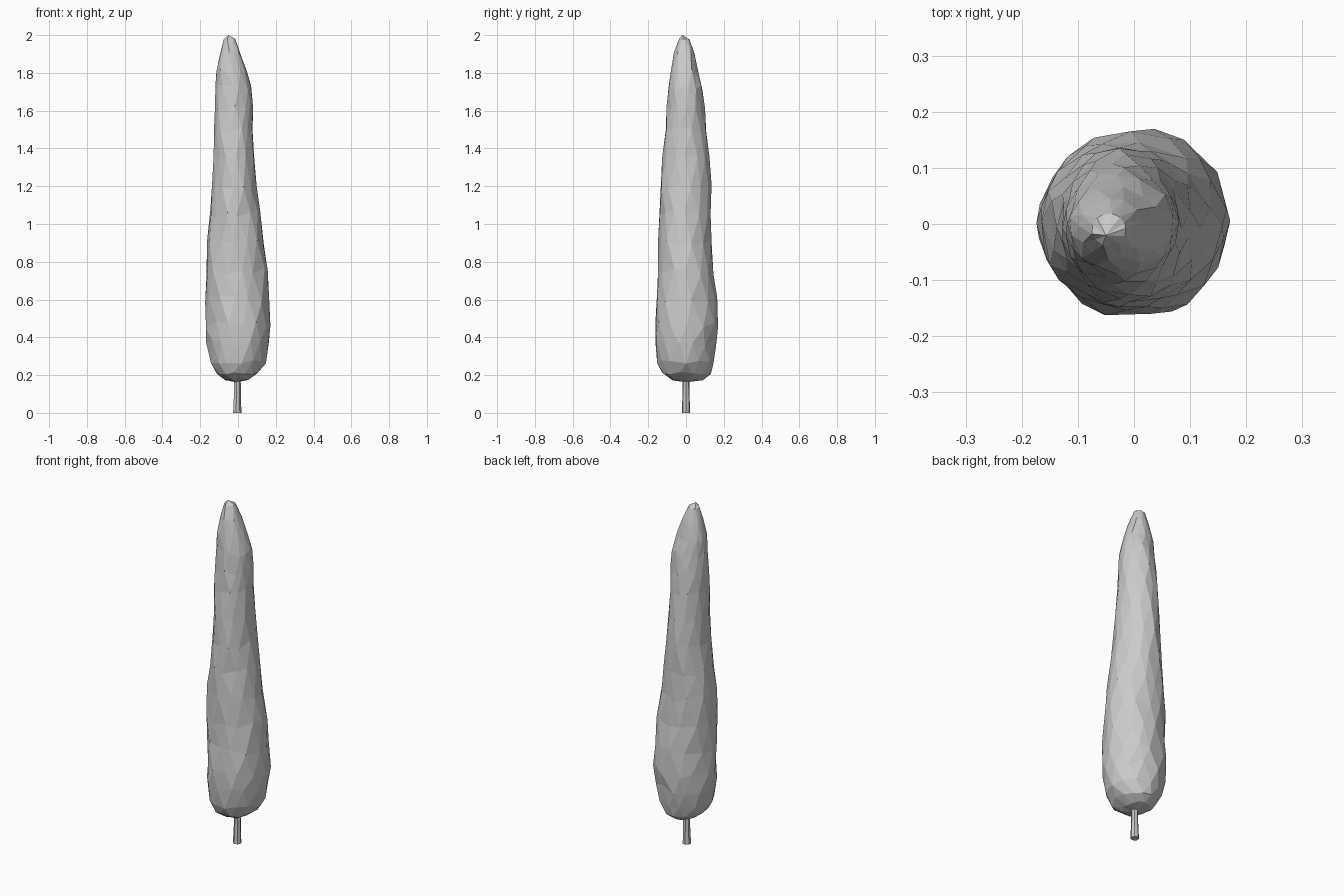
import bpy, bmesh, math, random

if "Cube" in bpy.data.objects:
    bpy.data.objects.remove(bpy.data.objects["Cube"])

random.seed(4)


def make_object(name, bm):
    bmesh.ops.recalc_face_normals(bm, faces=bm.faces)
    mesh = bpy.data.meshes.new(name)
    bm.to_mesh(mesh)
    bm.free()
    obj = bpy.data.objects.new(name, mesh)
    bpy.context.collection.objects.link(obj)
    return obj


def loft(name, rings, sides, jitter=0.0, stagger=False, tips=None):
    """Skin elliptical rings (z, xmin, xmax, ymin, ymax) with triangles or quads."""
    bm = bmesh.new()
    loops = []
    for k, (z, x0, x1, y0, y1) in enumerate(rings):
        shift = 0.5 * (k % 2) if stagger else 0
        loop = []
        for i in range(sides):
            a = 2 * math.pi * (i + shift + random.uniform(-1, 1) * jitter * 3) / sides
            r = 1.008 + random.uniform(-1, 1) * jitter * 0.6
            dz = random.uniform(-1, 1) * jitter * 0.35 * min(1, (x1 - x0) * 4)
            if z < 0.3:
                dz *= 0.4
            loop.append(bm.verts.new(((x0 + x1) / 2 + (x1 - x0) / 2 * r * math.cos(a),
                                      (y0 + y1) / 2 + (y1 - y0) / 2 * r * math.sin(a),
                                      z + dz)))
        loops.append(loop)
    for k in range(len(loops) - 1):
        lo, hi = loops[k], loops[k + 1]
        for i in range(sides):
            j = (i + 1) % sides
            if not stagger:
                bm.faces.new((lo[i], lo[j], hi[j], hi[i]))
            elif k % 2 == 0:
                bm.faces.new((lo[i], lo[j], hi[i]))
                bm.faces.new((lo[j], hi[j], hi[i]))
            else:
                bm.faces.new((lo[i], hi[j], hi[i]))
                bm.faces.new((lo[i], lo[j], hi[j]))
    # close the ends with fans or flat caps
    for n, loop in enumerate((loops[0], loops[-1])):
        if tips:
            tip = bm.verts.new(tips[n])
            for i in range(sides):
                bm.faces.new((loop[i], loop[(i + 1) % sides], tip))
        else:
            bm.faces.new(loop)
    return make_object(name, bm)


# Tall faceted crown, leaning slightly to the left at the tip
crown = [
    (0.175, -0.07, 0.055, -0.075, 0.09),
    (0.21, -0.11, 0.105, -0.13, 0.13),
    (0.27, -0.147, 0.142, -0.157, 0.147),
    (0.37, -0.163, 0.160, -0.165, 0.160),
    (0.47, -0.165, 0.168, -0.165, 0.167),
    (0.60, -0.167, 0.165, -0.158, 0.160),
    (0.75, -0.167, 0.158, -0.150, 0.145),
    (0.90, -0.163, 0.138, -0.145, 0.138),
    (1.05, -0.148, 0.115, -0.141, 0.135),
    (1.20, -0.135, 0.101, -0.135, 0.131),
    (1.35, -0.129, 0.087, -0.122, 0.119),
    (1.50, -0.127, 0.079, -0.110, 0.109),
    (1.62, -0.124, 0.077, -0.099, 0.097),
    (1.72, -0.120, 0.072, -0.089, 0.084),
    (1.81, -0.114, 0.047, -0.082, 0.066),
    (1.90, -0.097, 0.018, -0.062, 0.044),
    (1.975, -0.075, -0.015, -0.038, 0.018),
]
loft("crown", crown, 13, jitter=0.06, stagger=True,
     tips=[(-0.01, 0.0, 0.162), (-0.05, -0.02, 2.0)])

# Thin tapered trunk running up into the crown
trunk = [(0.0, -0.028, 0.018, -0.022, 0.022),
         (0.1, -0.023, 0.015, -0.019, 0.019),
         (0.3, -0.020, 0.013, -0.016, 0.016)]
loft("trunk", trunk, 7)
